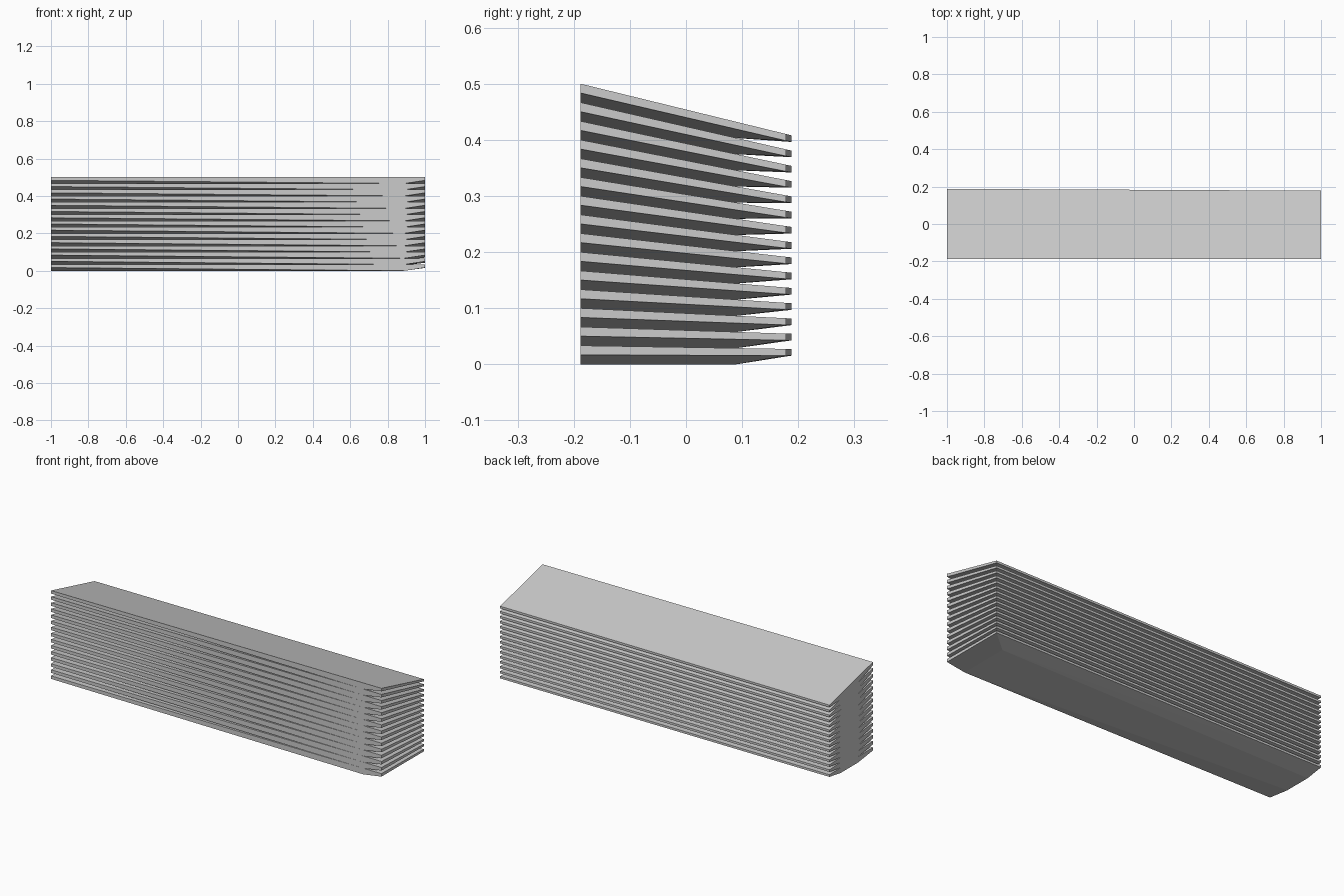
import bpy, bmesh

if "Cube" in bpy.data.objects:
    bpy.data.objects.remove(bpy.data.objects["Cube"])

COUNT = 15
FRONT, BACK = -0.188, 0.188
H_FRONT, H_BACK = 0.5 / COUNT, 0.408 / COUNT   # pitch of the stack at front and back


def lerp_y(a, b, y):
    return a + (b - a) * (y - FRONT) / (BACK - FRONT)


def pitch(y):
    return lerp_y(H_FRONT, H_BACK, y)


# plan outline (the back edge narrows slightly to the right)
outline = [(-1, FRONT), (1, FRONT), (1, 0.178), (-1, BACK)]
# pad under each slab that rests on the one below
pad = [(-1, -0.06), (0.89, FRONT), (0.89, 0.09), (-1, 0.09)]


def slab(i):
    """Wedge slab: flat sloping top, thin rim, thick pad underneath."""
    bm = bmesh.new()
    for x, y in outline:
        top = (i + 1) * pitch(y)
        bm.verts.new((x, y, top))
        bm.verts.new((x, y, top - lerp_y(0.0165, 0.0118, y)))
    for x, y in pad:
        bm.verts.new((x, y, i * pitch(y)))
    bmesh.ops.convex_hull(bm, input=bm.verts[:])
    bmesh.ops.dissolve_limit(bm, angle_limit=0.0005, verts=bm.verts[:], edges=bm.edges[:])
    bmesh.ops.recalc_face_normals(bm, faces=bm.faces[:])
    name = f"stacked_slab_{i + 1:02d}"
    mesh = bpy.data.meshes.new(name)
    bm.to_mesh(mesh)
    bm.free()
    bpy.context.collection.objects.link(bpy.data.objects.new(name, mesh))


# fanned stack of slabs
for i in range(COUNT):
    slab(i)
